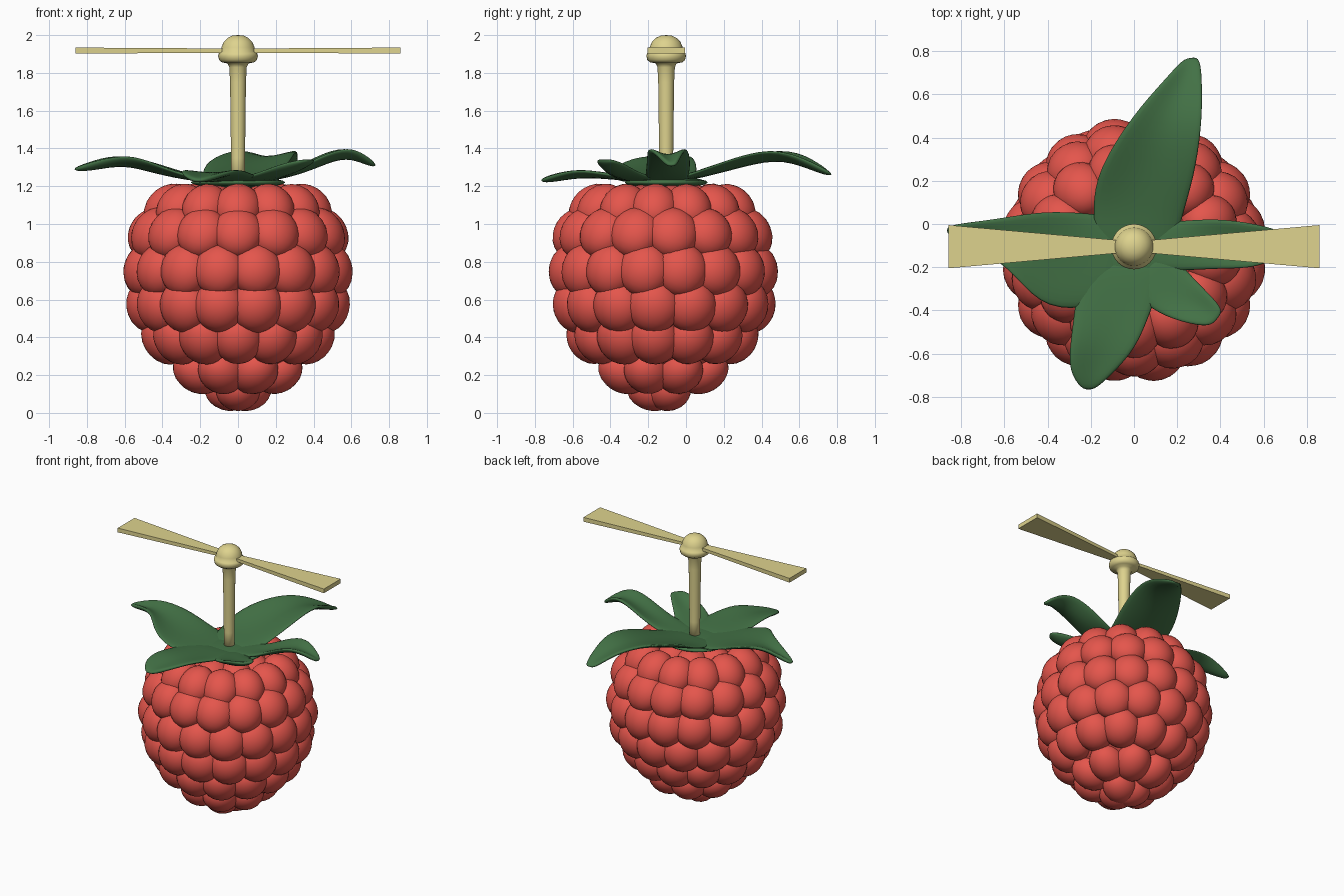
import bpy, bmesh, math, random
from mathutils import Matrix, Vector

if "Cube" in bpy.data.objects:
    bpy.data.objects.remove(bpy.data.objects["Cube"])

random.seed(4)
CY = -0.12       # berry axis
SY = -0.105      # stem axis


def material(name, rgb):
    m = bpy.data.materials.new(name)
    m.diffuse_color = (*rgb, 1)
    m.use_nodes = True
    m.node_tree.nodes["Principled BSDF"].inputs["Base Color"].default_value = m.diffuse_color
    return m


RED = material("berry red", (0.78, 0.092, 0.072))
GREEN = material("leaf green", (0.055, 0.165, 0.06))
TAN = material("stem tan", (0.73, 0.65, 0.27))


def finish(name, bm, mat, smooth=True):
    bmesh.ops.recalc_face_normals(bm, faces=bm.faces[:])
    me = bpy.data.meshes.new(name)
    bm.to_mesh(me)
    bm.free()
    me.materials.append(mat)
    for p in me.polygons:
        p.use_smooth = smooth
    ob = bpy.data.objects.new(name, me)
    bpy.context.collection.objects.link(ob)
    return ob


# Berry: rings of overlapping drupelets around a core (z, ring radius, count, phase)
bm = bmesh.new()
rings = [(1.09, 0.19, 7, 0), (1.085, 0.37, 13, 0), (0.95, 0.465, 15, 0),
         (0.755, 0.50, 16, 0.5), (0.565, 0.478, 15, 0.5), (0.39, 0.39, 13, 0),
         (0.22, 0.225, 8, 0.5), (0.125, 0.05, 3, 0)]
centre = Vector((0, CY, 0.68))
for z, r, n, phase in rings:
    for i in range(n):
        a = -math.pi / 2 + (i + phase) * 2 * math.pi / n
        pos = Vector((r * math.cos(a), CY + r * math.sin(a), z))
        normal = (pos - centre).normalized()
        side = Vector((-math.sin(a), math.cos(a), 0))
        up = normal.cross(side)
        rot = Matrix((side, up, normal)).transposed().to_4x4()
        wide = min(0.138, max(0.118, math.pi * r / n * 1.4))
        k = random.uniform(0.98, 1.02)
        mat = Matrix.Translation(pos) @ rot @ Matrix.Diagonal((wide * k, 0.142 * k, 0.115, 1))
        bmesh.ops.create_icosphere(bm, subdivisions=3, radius=1, matrix=mat)
core = Matrix.Translation((0, CY, 0.68)) @ Matrix.Diagonal((0.5, 0.5, 0.52, 1))
bmesh.ops.create_uvsphere(bm, u_segments=32, v_segments=16, radius=1, matrix=core)
finish("berry", bm, RED)


# Leaves: each row is left x, left y, right x, right y, z from root to tip
def leaf(name, rows, fold=0.06):
    bm = bmesh.new()
    grid = []
    for i, (lx, ly, rx, ry, z) in enumerate(rows):
        mid = z - (fold if 1 < i < len(rows) - 1 else 0)
        grid.append([bm.verts.new(p) for p in
                     ((lx, ly, z), ((lx + rx) / 2, (ly + ry) / 2, mid), (rx, ry, z))])
    for a, b in zip(grid, grid[1:]):
        for j in range(2):
            bm.faces.new((a[j], a[j + 1], b[j + 1], b[j]))
    ob = finish(name, bm, GREEN)
    sol = ob.modifiers.new("thickness", 'SOLIDIFY')
    sol.thickness, sol.offset = 0.032, 0
    sub = ob.modifiers.new("smooth", 'SUBSURF')
    sub.levels = sub.render_levels = 2


leaf("back_leaf", [(-0.19, -0.12, 0.20, -0.12, 1.23), (-0.20, 0.08, 0.22, 0.0, 1.25),
                   (-0.18, 0.25, 0.29, 0.22, 1.34), (-0.01, 0.51, 0.32, 0.45, 1.405),
                   (0.14, 0.67, 0.32, 0.62, 1.35), (0.23, 0.77, 0.31, 0.78, 1.26)])
leaf("left_leaf", [(-0.05, -0.34, -0.05, 0.04, 1.23), (-0.25, -0.41, -0.22, 0.06, 1.24),
                   (-0.44, -0.39, -0.42, 0.07, 1.32), (-0.58, -0.20, -0.62, 0.03, 1.37),
                   (-0.74, -0.11, -0.76, 0.01, 1.34), (-0.87, -0.05, -0.87, -0.01, 1.29)])
leaf("right_leaf", [(0.05, 0.0, 0.05, -0.22, 1.23), (0.22, 0.02, 0.24, -0.22, 1.25),
                    (0.38, 0.03, 0.40, -0.21, 1.34), (0.54, 0.01, 0.56, -0.21, 1.41),
                    (0.65, -0.02, 0.66, -0.16, 1.38), (0.73, -0.05, 0.73, -0.10, 1.31)])
leaf("front_leaf", [(-0.25, -0.15, 0.18, -0.15, 1.23), (-0.28, -0.38, 0.10, -0.36, 1.25),
                    (-0.30, -0.54, 0.03, -0.55, 1.29), (-0.31, -0.68, -0.06, -0.66, 1.27),
                    (-0.24, -0.77, -0.18, -0.77, 1.23)], 0.04)
leaf("small_front_leaf", [(0.14, -0.08, -0.05, -0.28, 1.23), (0.25, -0.22, 0.07, -0.40, 1.25),
                          (0.35, -0.32, 0.22, -0.46, 1.32), (0.42, -0.40, 0.36, -0.48, 1.34)])

# Leaf centre: low disc joining the leaves
bm = bmesh.new()
bmesh.ops.create_uvsphere(bm, u_segments=24, v_segments=10, radius=1,
                          matrix=Matrix.Translation((0, SY, 1.22)) @ Matrix.Diagonal((0.25, 0.22, 0.03, 1)))
finish("leaf_centre", bm, GREEN)

# Stem and hub: lathed profile (radius, z)
profile = [(0.0, 1.2), (0.036, 1.2), (0.037, 1.35), (0.042, 1.75), (0.046, 1.83), (0.055, 1.85),
           (0.085, 1.856), (0.1, 1.868), (0.105, 1.89), (0.101, 1.905), (0.091, 1.912),
           (0.088, 1.935), (0.075, 1.965), (0.055, 1.985), (0.03, 1.997), (0.0, 2.0)]
bm = bmesh.new()
vs = [bm.verts.new((r, SY, z)) for r, z in profile]
es = [bm.edges.new(e) for e in zip(vs, vs[1:])]
bmesh.ops.spin(bm, geom=vs + es, cent=(0, SY, 0), axis=(0, 0, 1), angle=2 * math.pi, steps=32)
bmesh.ops.remove_doubles(bm, verts=bm.verts[:], dist=0.0005)
finish("stem_and_hub", bm, TAN)

# Rotor: two flared flat blades
for name, s in (("left_blade", -1), ("right_blade", 1)):
    bm = bmesh.new()
    bmesh.ops.create_cube(bm, size=1)
    for v in bm.verts:
        outer = v.co.x * s > 0
        v.co = (s * (0.86 if outer else 0.03),
                SY + math.copysign(0.1 if outer else 0.026, v.co.y),
                1.918 + math.copysign(0.016 if outer else 0.011, v.co.z))
    finish(name, bm, TAN, smooth=False)
